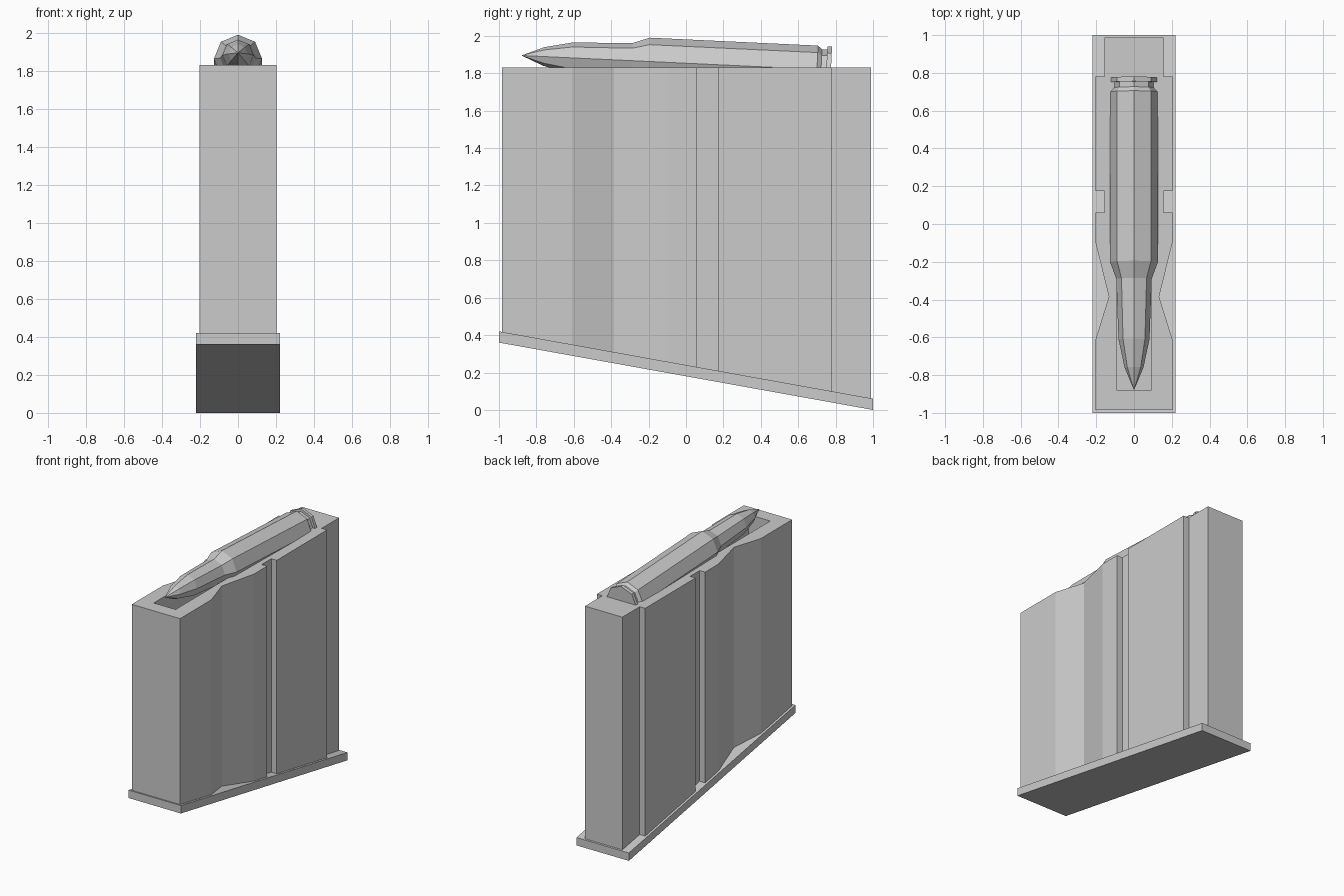
import bpy
import bmesh
import math
from mathutils import Vector

cube = bpy.data.objects.get("Cube")
if cube:
    bpy.data.objects.remove(cube, do_unlink=True)

# Single plain grey for every part
grey = bpy.data.materials.new("plain grey")
grey.use_nodes = True
grey.diffuse_color = (0.6, 0.6, 0.6, 1)
grey.node_tree.nodes["Principled BSDF"].inputs["Base Color"].default_value = (0.6, 0.6, 0.6, 1)

TOP = 1.83


def plate_top(y):
    """Height of the sloping floor plate at y."""
    return 0.24 - 0.18 * y


def finish(name, bm):
    bmesh.ops.recalc_face_normals(bm, faces=bm.faces)
    mesh = bpy.data.meshes.new(name)
    bm.to_mesh(mesh)
    bm.free()
    mesh.materials.append(grey)
    obj = bpy.data.objects.new(name, mesh)
    bpy.context.collection.objects.link(obj)
    return obj


def prism(name, outline, low, high):
    """Vertical prism over an outline; low and high give z from y."""
    bm = bmesh.new()
    bottom = [bm.verts.new((x, y, low(y))) for x, y in outline]
    top = [bm.verts.new((x, y, high(y))) for x, y in outline]
    bm.faces.new(bottom)
    bm.faces.new(top)
    for i in range(len(outline)):
        j = (i + 1) % len(outline)
        bm.faces.new((bottom[i], bottom[j], top[j], top[i]))
    return finish(name, bm)


def rectangle(half_width, front, back):
    return [(half_width, front), (half_width, back), (-half_width, back), (-half_width, front)]


# Magazine body: waisted sides, a guide groove and a narrower back
W, N = 0.203, 0.157
side = [(W, -0.985), (W, -0.61), (0.133, -0.385), (W, -0.1), (W, 0.06), (N, 0.06),
        (N, 0.175), (W, 0.175), (W, 0.78), (N, 0.78), (N, 0.988)]
outline = side + [(-x, y) for x, y in reversed(side)]
body = prism("magazine_body", outline, plate_top, lambda y: TOP)

# Feed opening cut down into the top
cutter = prism("opening_cutter", rectangle(0.092, -0.88, 0.76),
               lambda y: TOP - 0.35, lambda y: TOP + 0.2)
cutter.hide_render = True
cut = body.modifiers.new("feed_opening", "BOOLEAN")
cut.operation = "DIFFERENCE"
cut.solver = "EXACT"
cut.object = cutter
bpy.context.view_layer.objects.active = body
body.select_set(True)
bpy.ops.object.modifier_apply(modifier=cut.name)
bpy.data.objects.remove(cutter, do_unlink=True)

# Sloping floor plate
prism("floor_plate", rectangle(0.22, -1, 1), lambda y: plate_top(y) - 0.06, plate_top)

# Cartridge: eight-sided, tilted nose up; profile pairs are (y, radius)
profile = [(-0.76, 0.05), (-0.61, 0.082), (-0.29, 0.094), (-0.2, 0.127), (0.7, 0.127),
           (0.722, 0.108), (0.75, 0.108), (0.75, 0.126), (0.775, 0.126)]
SIDES = 8


def axis_height(y):
    return 1.895 - 0.047 * (y + 0.88)


bm = bmesh.new()
rings = []
for y, r in profile:
    centre = Vector((0, y, axis_height(y)))
    angles = [math.tau * i / SIDES for i in range(SIDES)]
    rings.append([bm.verts.new(centre + Vector((r * math.sin(a), 0.047 * r * math.cos(a), r * math.cos(a))))
                  for a in angles])
tip = bm.verts.new((0, -0.88, axis_height(-0.88)))
for i in range(SIDES):
    j = (i + 1) % SIDES
    bm.faces.new((tip, rings[0][i], rings[0][j]))
    for a, b in zip(rings, rings[1:]):
        bm.faces.new((a[i], a[j], b[j], b[i]))
bm.faces.new(rings[-1])
finish("cartridge", bm)
